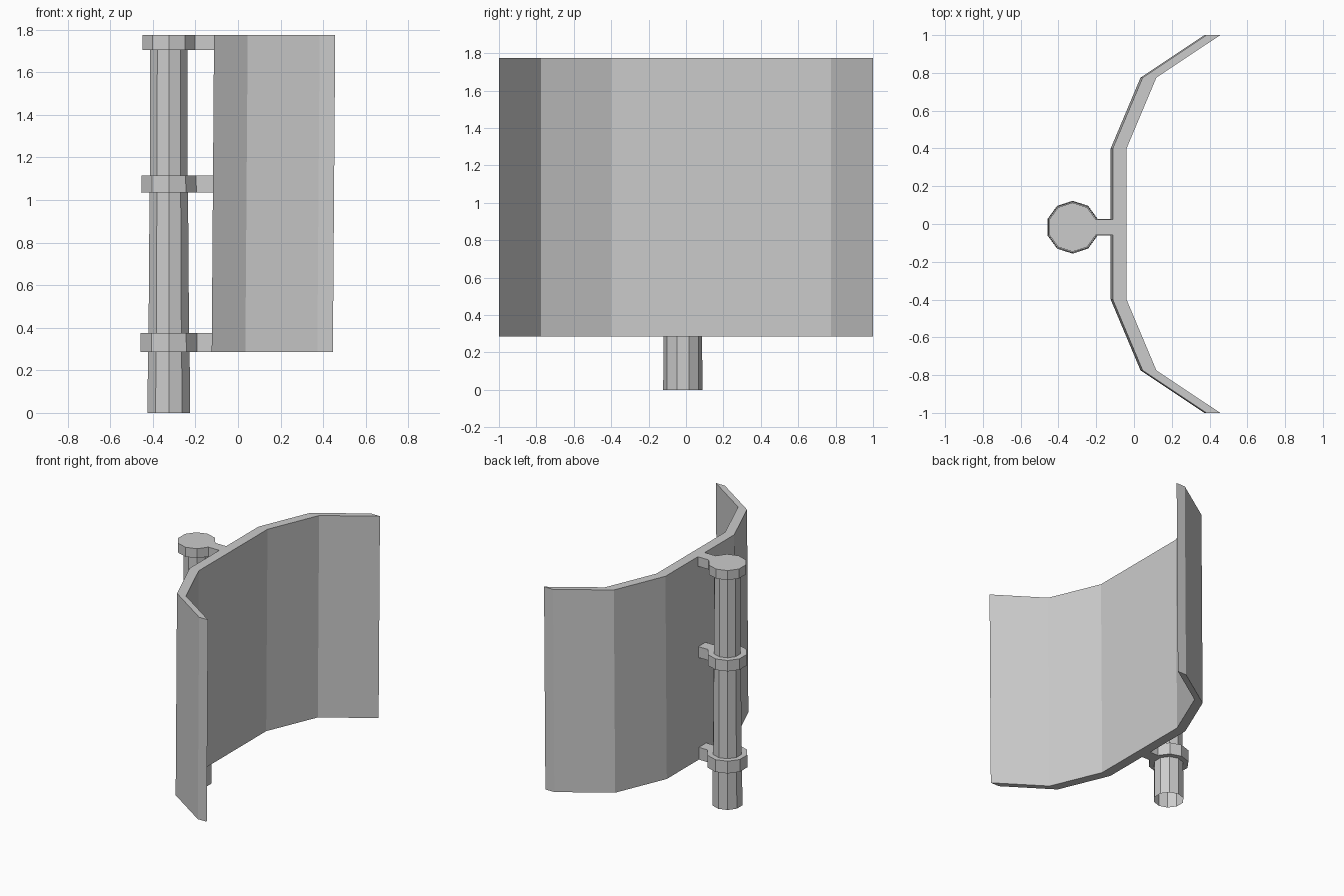
import bpy, bmesh, math

if "Cube" in bpy.data.objects:
    bpy.data.objects.remove(bpy.data.objects["Cube"])

SIDES = 10
CX, CY = -0.325, -0.017
Z_LOW, Z_HIGH = 0.285, 1.775


def lean(z):
    """Slight forward lean of the panel with height."""
    return 0.011 * ((z - Z_LOW) / (Z_HIGH - Z_LOW) - 0.5)


def finish(name, bm):
    bmesh.ops.recalc_face_normals(bm, faces=bm.faces[:])
    mesh = bpy.data.meshes.new(name)
    bm.to_mesh(mesh)
    bm.free()
    obj = bpy.data.objects.new(name, mesh)
    bpy.context.collection.objects.link(obj)


# Post with three collars: lofted rings, open at the base, capped on top
collars = [(0.285, 0.375), (1.035, 1.115), (1.705, 1.775)]
rings = [(0.105, 0.0), (0.103, 0.285), (0.140, 0.285), (0.139, 0.375),
         (0.100, 0.375), (0.095, 1.035), (0.136, 1.035), (0.135, 1.115),
         (0.093, 1.115), (0.092, 1.705), (0.130, 1.705), (0.130, 1.775)]
bm = bmesh.new()
loops = []
for r, z in rings:
    loops.append([bm.verts.new((CX + r * math.sin(2 * math.pi * i / SIDES),
                                CY + r * math.cos(2 * math.pi * i / SIDES), z))
                  for i in range(SIDES)])
arm_faces = []
for k in range(len(rings) - 1):
    low, high = loops[k], loops[k + 1]
    for i in range(SIDES):
        j = (i + 1) % SIDES
        f = bm.faces.new((low[i], low[j], high[j], high[i]))
        if k in (2, 6, 10) and i == 2:
            arm_faces.append(f)
bm.faces.new(loops[-1])

# Bracket arms: the collar side facing the panel is pulled out to meet it
for f in arm_faces:
    ext = bmesh.ops.extrude_discrete_faces(bm, faces=[f])["faces"][0]
    for v in ext.verts:
        v.co.x = -0.118 + lean(v.co.z)
    bm.faces.remove(ext)
finish("post_with_brackets", bm)

# Curved panel: folded profile with constant thickness in x
half = [(-0.118, 0.40), (0.04, 0.775), (0.378, 1.0)]
back = [(x, -y) for x, y in reversed(half)] + half
outline = back + [(x + 0.073, y) for x, y in reversed(back)]
n = len(back)
bm = bmesh.new()
levels = [[bm.verts.new((x + lean(z), y, z)) for x, y in outline]
          for z in (Z_LOW, Z_HIGH)]
low, high = levels
for i in range(2 * n):
    j = (i + 1) % (2 * n)
    bm.faces.new((low[i], low[j], high[j], high[i]))
for lev in levels:
    for i in range(n - 1):
        bm.faces.new((lev[i], lev[i + 1], lev[2 * n - 2 - i], lev[2 * n - 1 - i]))
finish("curved_panel", bm)
